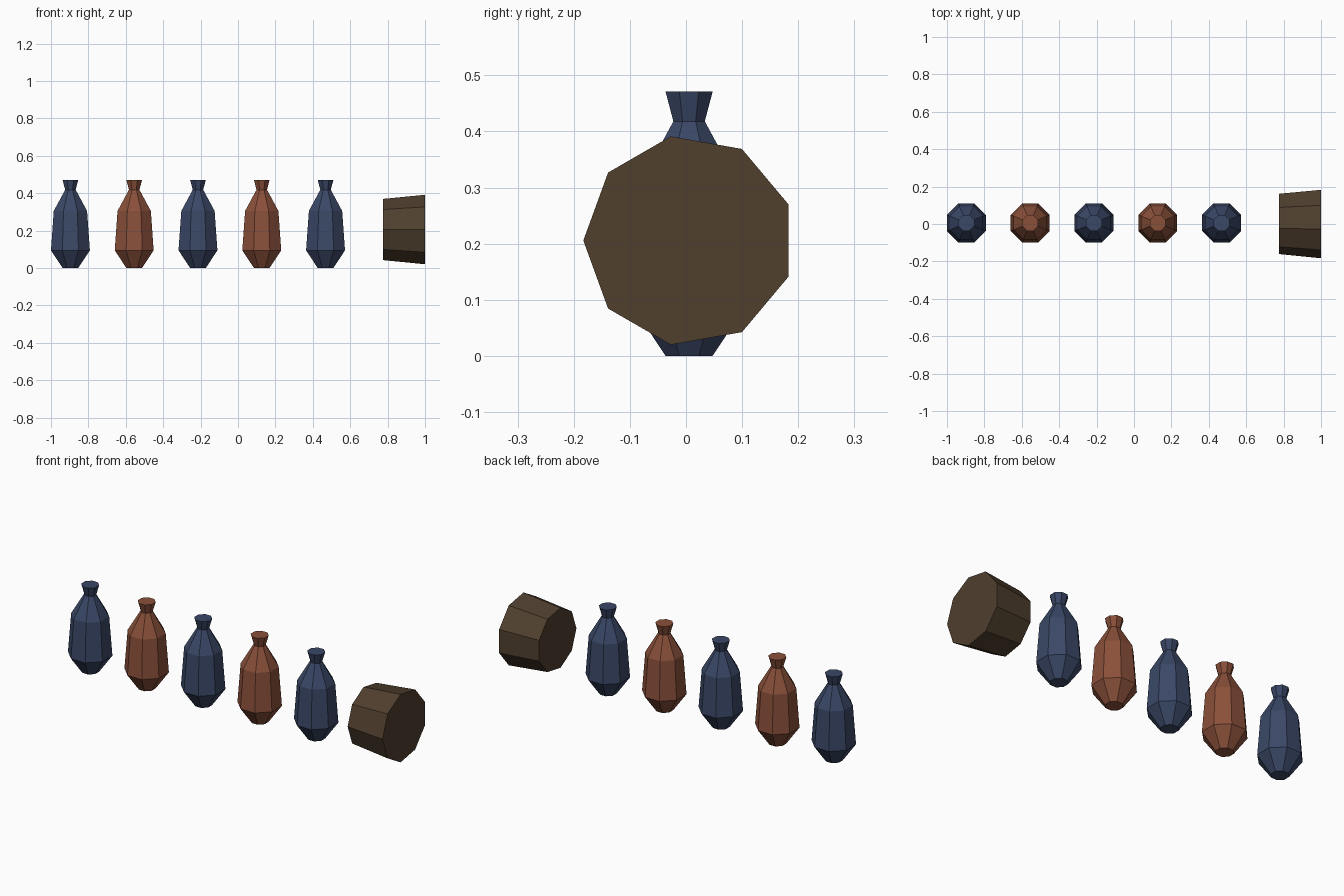
import bpy, bmesh, math
from mathutils import Matrix

if "Cube" in bpy.data.objects:
    bpy.data.objects.remove(bpy.data.objects["Cube"])


def material(name, rgb):
    m = bpy.data.materials.new(name)
    m.diffuse_color = (*rgb, 1)
    m.use_nodes = True
    m.node_tree.nodes["Principled BSDF"].inputs["Base Color"].default_value = m.diffuse_color
    return m


BLUE = material("slate blue glaze", (0.042, 0.063, 0.133))
RED = material("terracotta", (0.254, 0.080, 0.042))
BROWN = material("dark wood", (0.080, 0.050, 0.027))


def lathe(name, profile, sides, start, mat, place):
    """Closed faceted solid of (radius, height) rings around local z."""
    bm = bmesh.new()
    rings = []
    for r, h in profile:
        angles = [start + 2 * math.pi * i / sides for i in range(sides)]
        rings.append([bm.verts.new((r * math.cos(a), r * math.sin(a), h)) for a in angles])
    for lo, hi in zip(rings, rings[1:]):
        for i in range(sides):
            j = (i + 1) % sides
            bm.faces.new((lo[i], lo[j], hi[j], hi[i]))
    bm.faces.new(rings[0][::-1])
    bm.faces.new(rings[-1])
    bm.transform(place)
    bmesh.ops.recalc_face_normals(bm, faces=bm.faces[:])
    mesh = bpy.data.meshes.new(name)
    bm.to_mesh(mesh)
    bm.free()
    mesh.materials.append(mat)
    obj = bpy.data.objects.new(name, mesh)
    bpy.context.collection.objects.link(obj)
    return obj


Y = 0.0055

# Row of eight-sided jars, alternating colours, flat side to the front
k = 1 / math.cos(math.pi / 8)
jar = [(0.042 * k, 0), (0.104 * k, 0.094), (0.089 * k, 0.305),
       (0.028 * k, 0.418), (0.042 * k, 0.471)]
for n in range(5):
    lathe(f"jar_{n + 1}", jar, 8, math.pi / 8, RED if n % 2 else BLUE,
          Matrix.Translation((-0.896 + 0.341 * n, Y, 0)))

# Nine-sided tapered tub lying on its side, axis along x
tub = [(0.166, 0.774), (0.1885, 1.0)]
axis_to_x = Matrix(((0, 0, 1, 0), (1, 0, 0, 0), (0, 1, 0, 0), (0, 0, 0, 1)))
lathe("tub", tub, 9, math.pi, BROWN, Matrix.Translation((0, Y, 0.2055)) @ axis_to_x)
